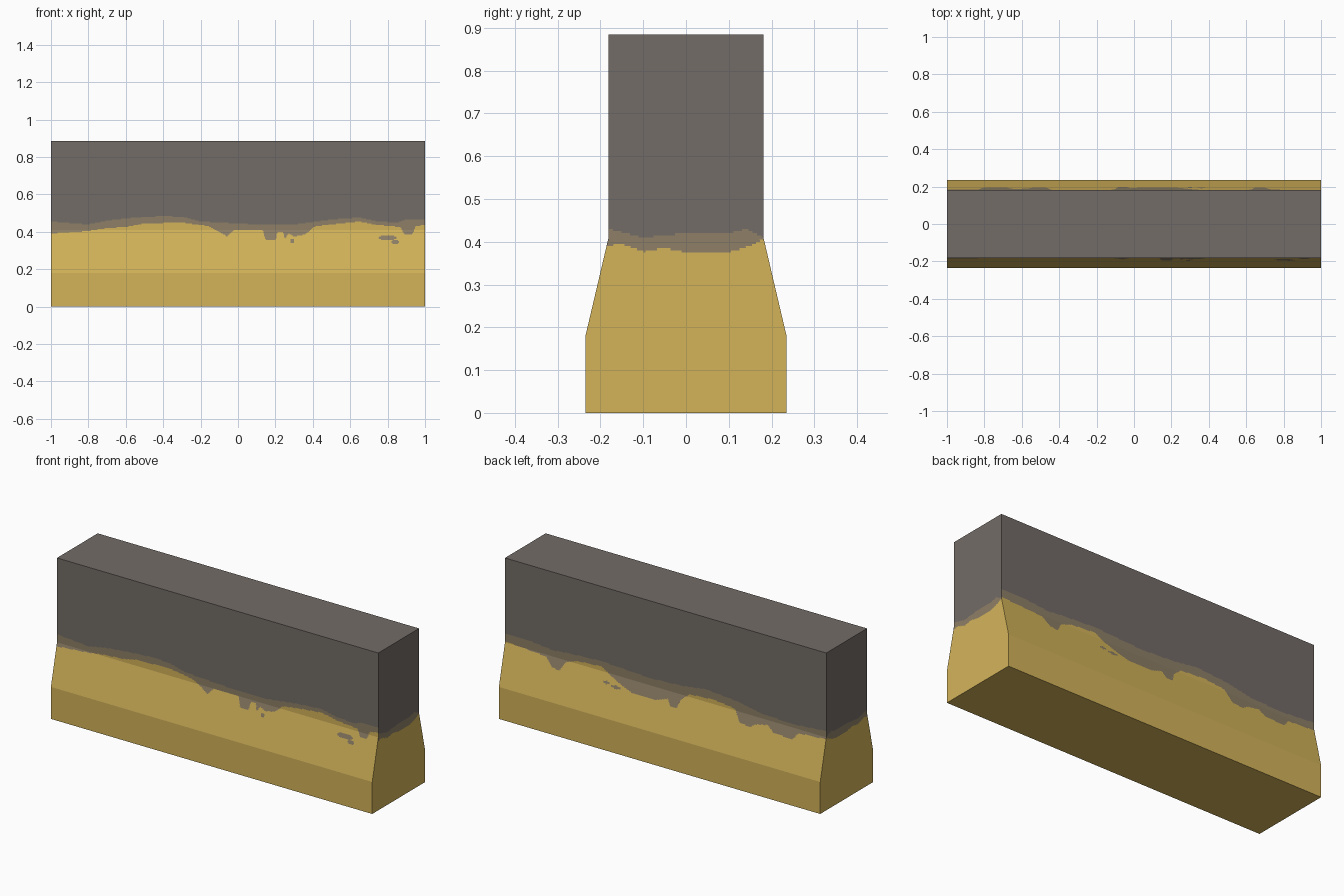
import bpy, bmesh

if "Cube" in bpy.data.objects:
    bpy.data.objects.remove(bpy.data.objects["Cube"])

# ---- materials -------------------------------------------------------------
def material(name, rgb):
    lin = [((c / 255 + 0.055) / 1.055) ** 2.4 for c in rgb]
    m = bpy.data.materials.new(name)
    m.diffuse_color = (*lin, 1)
    m.use_nodes = True
    m.node_tree.nodes["Principled BSDF"].inputs["Base Color"].default_value = m.diffuse_color
    return m

MATS = [material("yellow_paint", (212, 180, 90)),
        material("worn_edge", (143, 128, 103)),
        material("bare_concrete", (115, 108, 103))]

# ---- barrier cross-section -------------------------------------------------
H, FOOT, CREASE = 0.885, 0.18, 0.41
W_FOOT, W_TOP = 0.235, 0.181

def half_width(z):
    t = min(max((z - FOOT) / (CREASE - FOOT), 0), 1)
    return W_FOOT + (W_TOP - W_FOOT) * t

# ---- paint edges: (position, height); position runs along x or y -------------
FRONT_LOW = [(-1, .39), (-.8, .405), (-.7, .42), (-.6, .425), (-.5, .445), (-.3, .45),
             (-.16, .43), (-.1, .4), (-.06, .375), (-.02, .41), (.13, .41), (.15, .355),
             (.2, .355), (.21, .40), (.24, .40), (.25, .36), (.27, .39), (.3, .375),
             (.36, .385), (.4, .425), (.5, .44), (.65, .455), (.75, .435), (.87, .425),
             (.89, .385), (.93, .385), (.95, .43), (1, .435)]
FRONT_HIGH = [(-1, .455), (-.8, .44), (-.7, .46), (-.55, .475), (-.4, .485), (-.3, .48),
              (-.2, .455), (.1, .44), (.3, .44), (.5, .465), (.65, .475), (.75, .455),
              (.85, .45), (.9, .465), (1, .465)]
BACK_LOW = [(-1, .40), (-.83, .39), (-.8, .35), (-.68, .355), (-.64, .385), (-.56, .37),
            (-.54, .35), (-.47, .355), (-.43, .42), (-.3, .435), (-.15, .425), (-.1, .385),
            (-.08, .335), (-.04, .335), (-.02, .37), (.05, .345), (.2, .345), (.27, .37),
            (.34, .40), (.4, .435), (.55, .425), (.62, .40), (.65, .35), (.7, .355),
            (.74, .40), (1, .416)]
BACK_HIGH = [(-1, .445), (-.8, .43), (-.6, .435), (-.45, .465), (-.25, .48), (-.1, .46),
             (.1, .45), (.4, .465), (.6, .455), (.7, .445), (.85, .46), (1, .462)]
END_LOW = [(-.19, .385), (-.165, .395), (-.14, .392), (-.1, .377), (-.05, .385),
           (0, .375), (.1, .376), (.15, .39), (.18, .405)]
END_HIGH = [(-.18, .43), (-.1, .41), (0, .42), (.1, .42), (.14, .43), (.18, .41)]
# flaked-off islands: centre x, centre z, half sizes
FRONT_CHIPS = [(.80, .367, .05, .014), (.84, .345, .02, .012), (.29, .35, .012, .01)]
BACK_CHIPS = [(.36, .36, .02, .008), (.3, .35, .03, .008)]

def height(curve, p):
    if p <= curve[0][0]:
        return curve[0][1]
    for (a, za), (b, zb) in zip(curve, curve[1:]):
        if p <= b:
            return za + (zb - za) * (p - a) / (b - a)
    return curve[-1][1]

def paint(p, z, low, high, chips):
    if z > height(high, p):
        return 2
    if z > height(low, p):
        return 1
    return int(any(((p - x) / w) ** 2 + ((z - c) / h) ** 2 < 1 for x, c, w, h in chips))

# ---- barrier body: gridded walls, fine only around the paint edge ------------
ROWS = [0, FOOT] + [0.30 + 0.005 * i for i in range(41)] + [H]
bm = bmesh.new()

def wall(columns, place, axis, low, high, chips=()):
    """Grid wall; place(t, z) returns the point for t in -1..1."""
    grid = [[bm.verts.new(place(-1 + 2 * i / columns, z)) for z in ROWS]
            for i in range(columns + 1)]
    for a, b in zip(grid, grid[1:]):
        for k in range(len(ROWS) - 1):
            f = bm.faces.new((a[k], b[k], b[k + 1], a[k + 1]))
            c = f.calc_center_median()
            f.material_index = paint(c[axis], c.z, low, high, chips)

wall(400, lambda t, z: (t, -half_width(z), z), 0, FRONT_LOW, FRONT_HIGH, FRONT_CHIPS)
wall(400, lambda t, z: (-t, half_width(z), z), 0, BACK_LOW, BACK_HIGH, BACK_CHIPS)
wall(72, lambda t, z: (1, t * half_width(z), z), 1, END_LOW, END_HIGH)
wall(72, lambda t, z: (-1, -t * half_width(z), z), 1, END_LOW, END_HIGH)

# top and underside
for z, w, mat, order in ((H, W_TOP, 2, 1), (0, W_FOOT, 0, -1)):
    corners = [(-1, -w, z), (1, -w, z), (1, w, z), (-1, w, z)][::order]
    bm.faces.new([bm.verts.new(c) for c in corners]).material_index = mat

bmesh.ops.remove_doubles(bm, verts=bm.verts, dist=1e-5)
mesh = bpy.data.meshes.new("barrier")
bm.to_mesh(mesh)
bm.free()
for m in MATS:
    mesh.materials.append(m)
bpy.context.collection.objects.link(bpy.data.objects.new("barrier", mesh))
